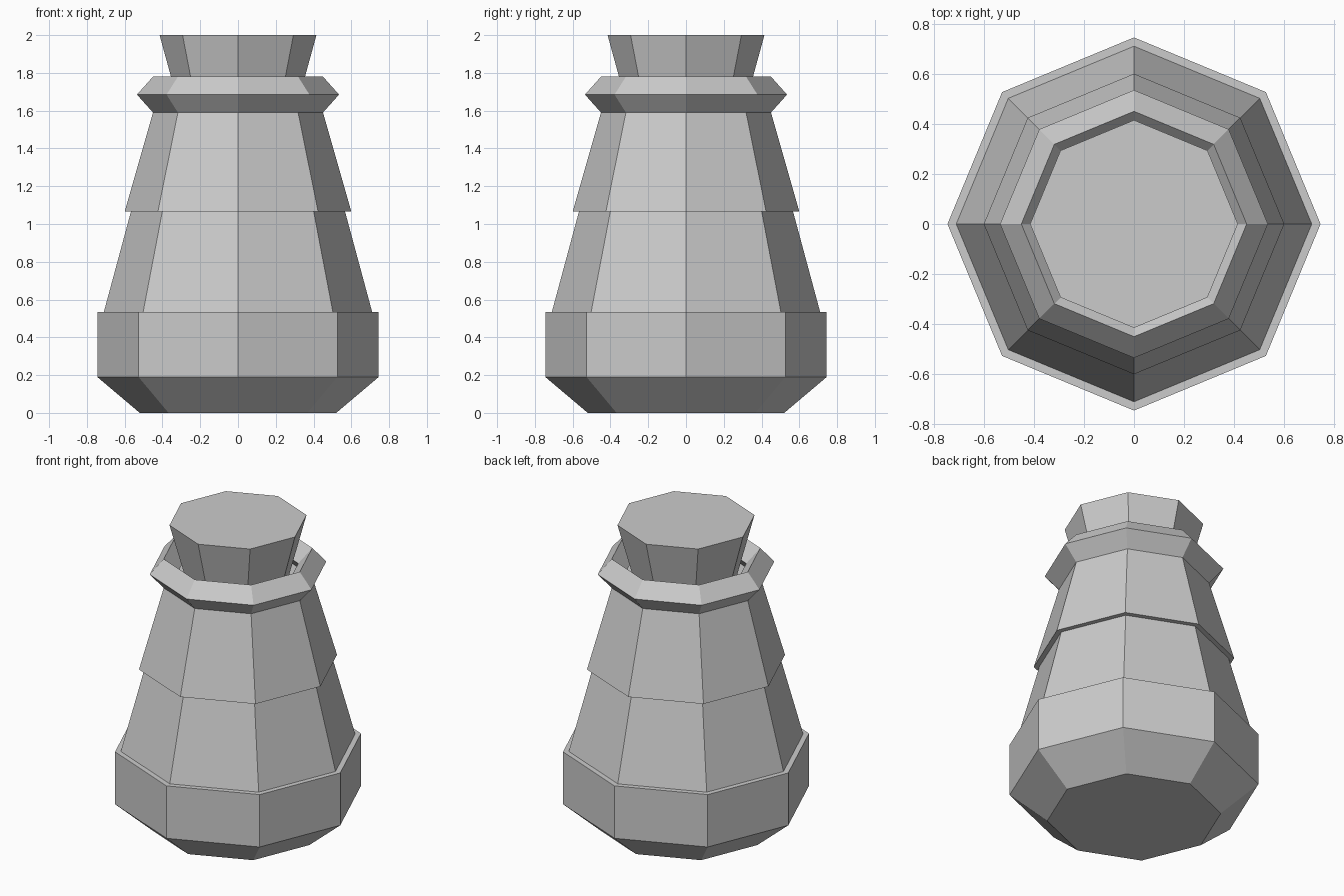
import bpy
import bmesh
from math import cos, sin, tau

SIDES = 8

cube = bpy.data.objects.get("Cube")
if cube:
    bpy.data.objects.remove(cube, do_unlink=True)

grey = bpy.data.materials.new("light grey")
grey.use_nodes = True
colour = (0.6, 0.6, 0.6, 1)
grey.diffuse_color = colour
grey.node_tree.nodes["Principled BSDF"].inputs["Base Color"].default_value = colour


def lathe(name, profile, cap_bottom=False, cap_top=False, closed=False):
    """Turn a (radius, height) profile into a flat-sided solid."""
    bm = bmesh.new()
    rings = [[bm.verts.new((r * cos(tau * i / SIDES), r * sin(tau * i / SIDES), z))
              for i in range(SIDES)] for r, z in profile]
    pairs = list(zip(rings, rings[1:]))
    if closed:
        pairs.append((rings[-1], rings[0]))
    for low, high in pairs:
        for i in range(SIDES):
            j = (i + 1) % SIDES
            bm.faces.new((low[i], low[j], high[j], high[i]))
    if cap_bottom:
        bm.faces.new(rings[0][::-1])
    if cap_top:
        bm.faces.new(rings[-1])
    mesh = bpy.data.meshes.new(name)
    bm.to_mesh(mesh)
    bm.free()
    mesh.materials.append(grey)
    obj = bpy.data.objects.new(name, mesh)
    bpy.context.collection.objects.link(obj)
    return obj


# Heavy foot, then two tapering tiers with a small overhang between them
lathe("body", [(0.52, 0), (0.745, 0.19), (0.745, 0.535), (0.71, 0.535),
               (0.567, 1.065), (0.6, 1.065), (0.45, 1.59)],
      cap_bottom=True, cap_top=True)

# Diamond-section ring around the neck
lathe("collar", [(0.45, 1.59), (0.535, 1.685), (0.45, 1.78), (0.365, 1.685)],
      closed=True)

# Flared neck with a flat top, standing on the body inside the collar
lathe("neck", [(0.303, 1.59), (0.415, 2)], cap_top=True)
